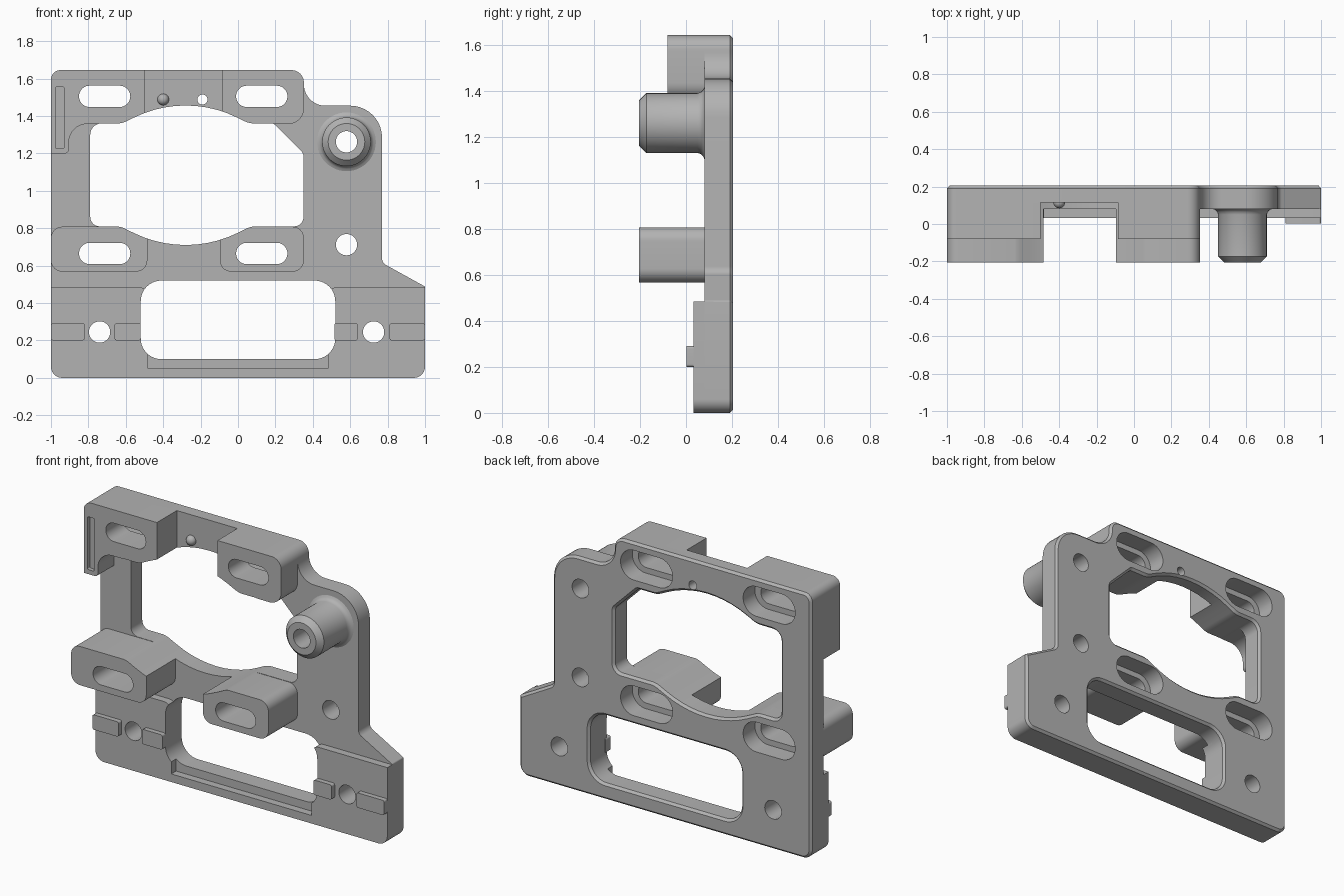
import bpy, bmesh, math
from mathutils import Vector

if "Cube" in bpy.data.objects:
    bpy.data.objects.remove(bpy.data.objects["Cube"])

grey = bpy.data.materials.new("mid grey")
grey.use_nodes = True
colour = (0.45, 0.45, 0.45, 1)
grey.diffuse_color = colour
grey.node_tree.nodes["Principled BSDF"].inputs["Base Color"].default_value = colour


def rounded(corners, steps=10):
    """Counter-clockwise (x, z, radius) corners turned into a rounded outline."""
    out = []
    for i, (x, z, r) in enumerate(corners):
        p = Vector((x, z))
        if r == 0:
            out.append(p)
            continue
        a = (Vector(corners[i - 1][:2]) - p).normalized()
        b = (Vector(corners[(i + 1) % len(corners)][:2]) - p).normalized()
        half = a.angle(b) / 2
        centre = p + (a + b).normalized() * r / math.sin(half)
        start = p + a * r / math.tan(half) - centre
        end = p + b * r / math.tan(half) - centre
        sweep = start.angle_signed(end)
        for k in range(steps + 1):
            t = -sweep * k / steps
            c, s = math.cos(t), math.sin(t)
            out.append(centre + Vector((start.x * c - start.y * s, start.x * s + start.y * c)))
    return out


def box(x0, x1, z0, z1, r=0):
    return rounded([(x0, z0, r), (x1, z0, r), (x1, z1, r), (x0, z1, r)])


def circle(x, z, r, n=40):
    return [Vector((x + r * math.cos(math.tau * i / n), z + r * math.sin(math.tau * i / n)))
            for i in range(n)]


def stadium(x, z, half, r):
    return box(x - half, x + half, z - r, z + r, r * 0.99)


def offset(pts, d):
    out = []
    for i, p in enumerate(pts):
        e1 = (p - pts[i - 1]).normalized()
        e2 = (pts[(i + 1) % len(pts)] - p).normalized()
        n1, n2 = Vector((e1.y, -e1.x)), Vector((e2.y, -e2.x))
        out.append(p + (n1 + n2) * d / (1 + n1.dot(n2)))
    return out


def prism(name, pts, levels):
    """Loft an outline along y through (y, outward offset) levels."""
    bm = bmesh.new()
    rings = [[bm.verts.new((p.x, y, p.y)) for p in offset(pts, d)] for y, d in levels]
    n = len(pts)
    for lo, hi in zip(rings, rings[1:]):
        for i in range(n):
            j = (i + 1) % n
            bm.faces.new((lo[i], lo[j], hi[j], hi[i]))
    bm.faces.new(rings[0])
    bm.faces.new(rings[-1])
    bmesh.ops.recalc_face_normals(bm, faces=bm.faces)
    mesh = bpy.data.meshes.new(name)
    bm.to_mesh(mesh)
    bm.free()
    mesh.materials.append(grey)
    ob = bpy.data.objects.new(name, mesh)
    bpy.context.collection.objects.link(ob)
    return ob


def cutter(name, pts, levels):
    ob = prism(name, pts, levels)
    ob.hide_render = True
    return ob


FACE, BACK, C = 0.08, 0.205, 0.014
through = [(-0.4, 0), (0.4, 0)]
flared = [(-0.4, 0), (BACK - C, 0), (BACK + C, 2 * C)]

# Window cutters, flared at the back for the chamfer
upper_window = cutter("upper_window_cutter", rounded([
    (-0.79, 0.81, 0.05), (-0.63, 0.81, 0.12), (-0.28, 0.639, 0.63), (0.07, 0.81, 0.12),
    (0.35, 0.81, 0.05), (0.35, 1.2, 0.04), (0.19, 1.36, 0.03), (0.06, 1.36, 0.12),
    (-0.28, 1.526, 0.62), (-0.62, 1.36, 0.12), (-0.79, 1.36, 0.06)]), flared)
lower_window = cutter("lower_window_cutter", box(-0.52, 0.52, 0.1, 0.52, 0.11), flared)

# Hole cutters
holes = [cutter("hole_cutter", circle(x, z, r), through) for x, z, r in
         [(-0.74, 0.245, 0.057), (0.725, 0.245, 0.057), (0.58, 0.712, 0.057),
          (0.58, 1.262, 0.057), (-0.19, 1.488, 0.027)]]
slots = []
for x in (-0.713, 0.127):
    for z in (0.665, 1.505):
        slots.append(cutter("slot_cutter", stadium(x, z, 0.137, 0.057), through))
        slots.append(cutter("counterbore_cutter", stadium(x, z, 0.178, 0.092),
                            [(0.09, 0), (0.4, 0)]))
top_recess = cutter("top_recess_cutter", box(-0.5, -0.085, 1.3, 1.8), [(-0.3, 0), (0.115, 0)])
groove = cutter("groove_cutter", box(-0.976, -0.93, 1.228, 1.555, 0.006),
                [(-0.3, 0), (-0.055, 0)])
windows = [upper_window, lower_window]
parts = []


def part(name, pts, levels, cuts=()):
    ob = prism(name, pts, levels)
    for c in cuts:
        mod = ob.modifiers.new("cut", "BOOLEAN")
        mod.operation, mod.solver, mod.object = "DIFFERENCE", "EXACT", c
    parts.append(ob)


# Main plate with chamfered back rim
part("back_plate", rounded([
    (-1, 0, 0.06), (1, 0, 0.06), (1, 0.488, 0.01), (0.77, 0.615, 0.04), (0.77, 1.455, 0.17),
    (0.352, 1.455, 0.115), (0.352, 1.645, 0.065), (-1, 1.645, 0.05)]),
    [(FACE, 0), (BACK - C, 0), (BACK, -C)], windows + holes + slots + [top_recess])

# Thicker U-shaped foot across the bottom
part("foot", rounded([
    (-1, 0, 0.06), (1, 0, 0.06), (1, 0.485, 0), (0.48, 0.485, 0.05), (0.48, 0.05, 0),
    (-0.48, 0.05, 0), (-0.48, 0.485, 0.05), (-1, 0.485, 0)]),
    [(0.033, 0), (0.12, 0)], [lower_window] + holes[:2])

# Locating ribs beside the foot holes
for x0, x1 in ((-1, -0.82), (-0.66, -0.52), (0.515, 0.64), (0.81, 1)):
    part("locating_rib", box(x0, x1, 0.2, 0.292, 0.012), [(0.002, 0), (0.05, 0)])

# Lower slotted blocks
for name, x0, x1 in (("lower_right_block", -1, -0.485), ("lower_left_block", -0.097, 0.352)):
    part(name, box(x0, x1, 0.568, 0.808, 0.06), [(-BACK, 0), (0.13, 0)],
         [upper_window] + slots)

# Upper slotted blocks, one with a grooved tail
part("upper_right_block", rounded([
    (-1, 1.2, 0), (-0.905, 1.2, 0.02), (-0.905, 1.358, 0.1), (-0.5, 1.358, 0),
    (-0.5, 1.645, 0), (-1, 1.645, 0.05)]), [(-FACE, 0), (0.13, 0)],
    [upper_window, groove] + slots)
part("upper_left_block", rounded([
    (-0.085, 1.358, 0), (0.352, 1.358, 0.08), (0.352, 1.645, 0.065), (-0.085, 1.645, 0)]),
    [(-FACE, 0), (0.13, 0)], [upper_window] + slots)

# Hollow boss with chamfered tip and filleted root
part("boss", circle(0.58, 1.262, 0.13, 48),
     [(-BACK, -0.032), (-0.173, 0), (0.05, 0), (0.065, 0.005), (0.075, 0.015), (0.082, 0.032)],
     [holes[3]])

# Bake the cuts, then remove the cutters
graph = bpy.context.evaluated_depsgraph_get()
graph.update()
baked = [bpy.data.meshes.new_from_object(ob.evaluated_get(graph)) for ob in parts]
for ob, mesh in zip(parts, baked):
    ob.modifiers.clear()
    ob.data = mesh
for ob in windows + holes + slots + [top_recess, groove]:
    bpy.data.objects.remove(ob)

# Small round pin head in the top recess
bpy.ops.mesh.primitive_uv_sphere_add(segments=24, ring_count=12, radius=0.031,
                                     location=(-0.4, 0.115, 1.488))
pin = bpy.context.object
pin.name = "pin_head"
pin.data.materials.append(grey)
parts.append(pin)

bpy.ops.object.select_all(action="DESELECT")
for ob in parts:
    ob.select_set(True)
bpy.context.view_layer.objects.active = parts[0]
bpy.ops.object.shade_smooth_by_angle(angle=math.radians(30))
